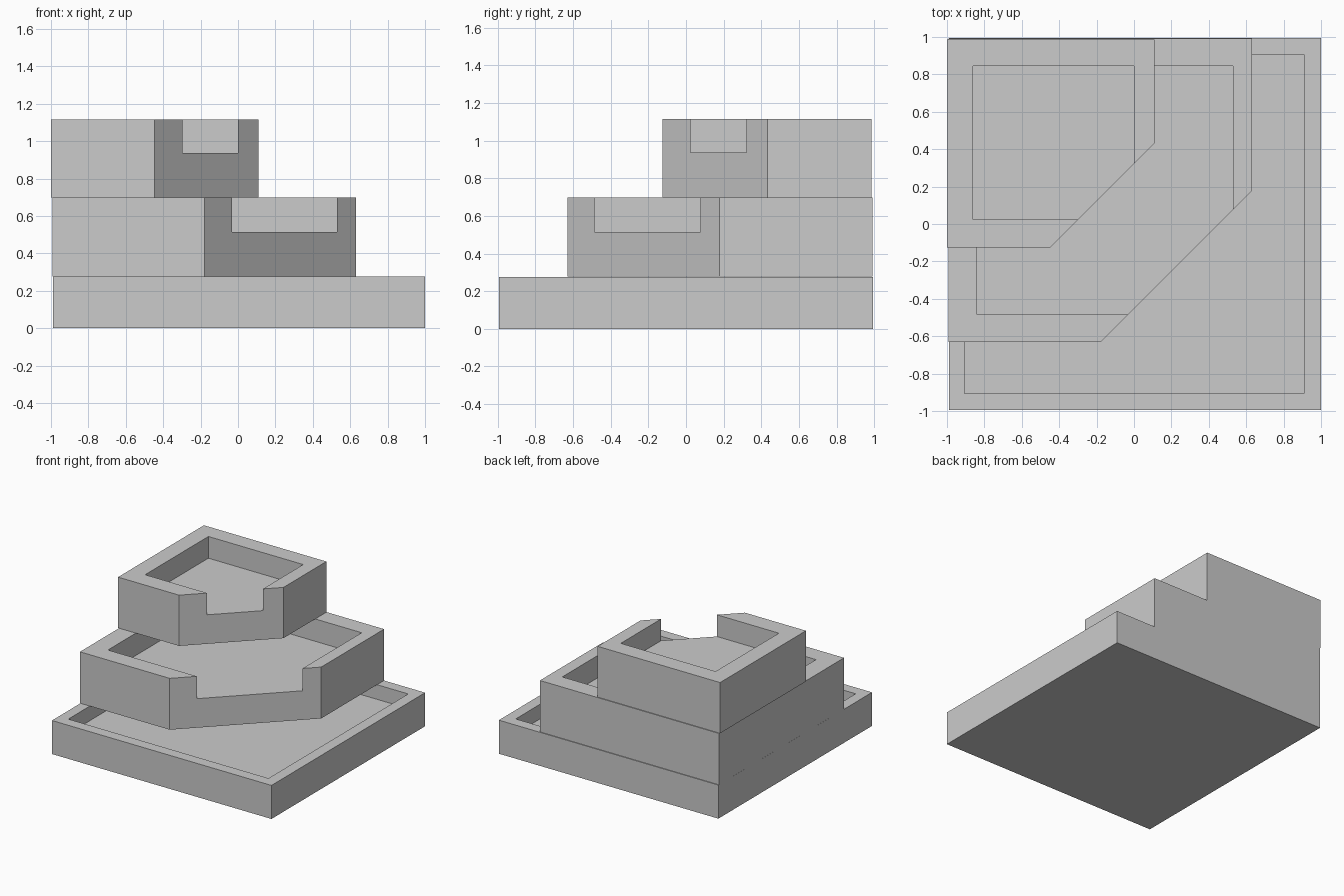
import bpy, bmesh

if "Cube" in bpy.data.objects:
    bpy.data.objects.remove(bpy.data.objects["Cube"])


def prism(name, outline, z0, z1):
    """Extrude a counter-clockwise outline from z0 to z1."""
    bm = bmesh.new()
    face = bm.faces.new([bm.verts.new((x, y, z0)) for x, y in outline])
    ext = bmesh.ops.extrude_face_region(bm, geom=[face], use_keep_orig=True)
    top = [v for v in ext["geom"] if isinstance(v, bmesh.types.BMVert)]
    bmesh.ops.translate(bm, verts=top, vec=(0, 0, z1 - z0))
    bmesh.ops.recalc_face_normals(bm, faces=bm.faces)
    mesh = bpy.data.meshes.new(name)
    bm.to_mesh(mesh)
    bm.free()
    obj = bpy.data.objects.new(name, mesh)
    bpy.context.collection.objects.link(obj)
    return obj


def rect(x0, x1, y0, y1):
    return [(x0, y0), (x1, y0), (x1, y1), (x0, y1)]


def basin(name, bounds, chamfer, recess, z0, floor, z1):
    """Solid block with a chamfered front right corner and a recessed top.
    The recess breaks through the chamfer to form a spillway."""
    x0, x1, y0, y1 = bounds
    outline = rect(*bounds)
    if chamfer:
        outline[1:2] = [(x1 - chamfer, y0), (x1, y0 + chamfer)]
    block = prism(name, outline, z0, z1)
    cutter = prism(name + "_cutter", rect(*recess), floor, z1 + 0.2)
    cutter.hide_render = True
    cutter.hide_set(True)
    cutter.display_type = 'WIRE'
    mod = block.modifiers.new("recess", 'BOOLEAN')
    mod.operation = 'DIFFERENCE'
    mod.solver = 'EXACT'
    mod.object = cutter
    return block


# Three stacked basins sharing the back left corner
tiers = [
    basin("lower_basin", (-0.99, 1.0, -0.995, 0.995), 0,
          (-0.905, 0.91, -0.905, 0.905), 0.0, 0.155, 0.275),
    basin("middle_basin", (-0.992, 0.63, -0.63, 0.992), 0.808,
          (-0.84, 0.53, -0.485, 0.845), 0.277, 0.515, 0.698),
    basin("upper_basin", (-1.0, 0.11, -0.125, 0.987), 0.557,
          (-0.86, 0.0, 0.025, 0.845), 0.699, 0.937, 1.115),
]

# Bake the recesses and drop the cutters
dg = bpy.context.evaluated_depsgraph_get()
baked = [bpy.data.meshes.new_from_object(t.evaluated_get(dg)) for t in tiers]
for tier, mesh in zip(tiers, baked):
    cutter = tier.modifiers[0].object
    tier.modifiers.clear()
    tier.data = mesh
    bpy.data.objects.remove(cutter)
